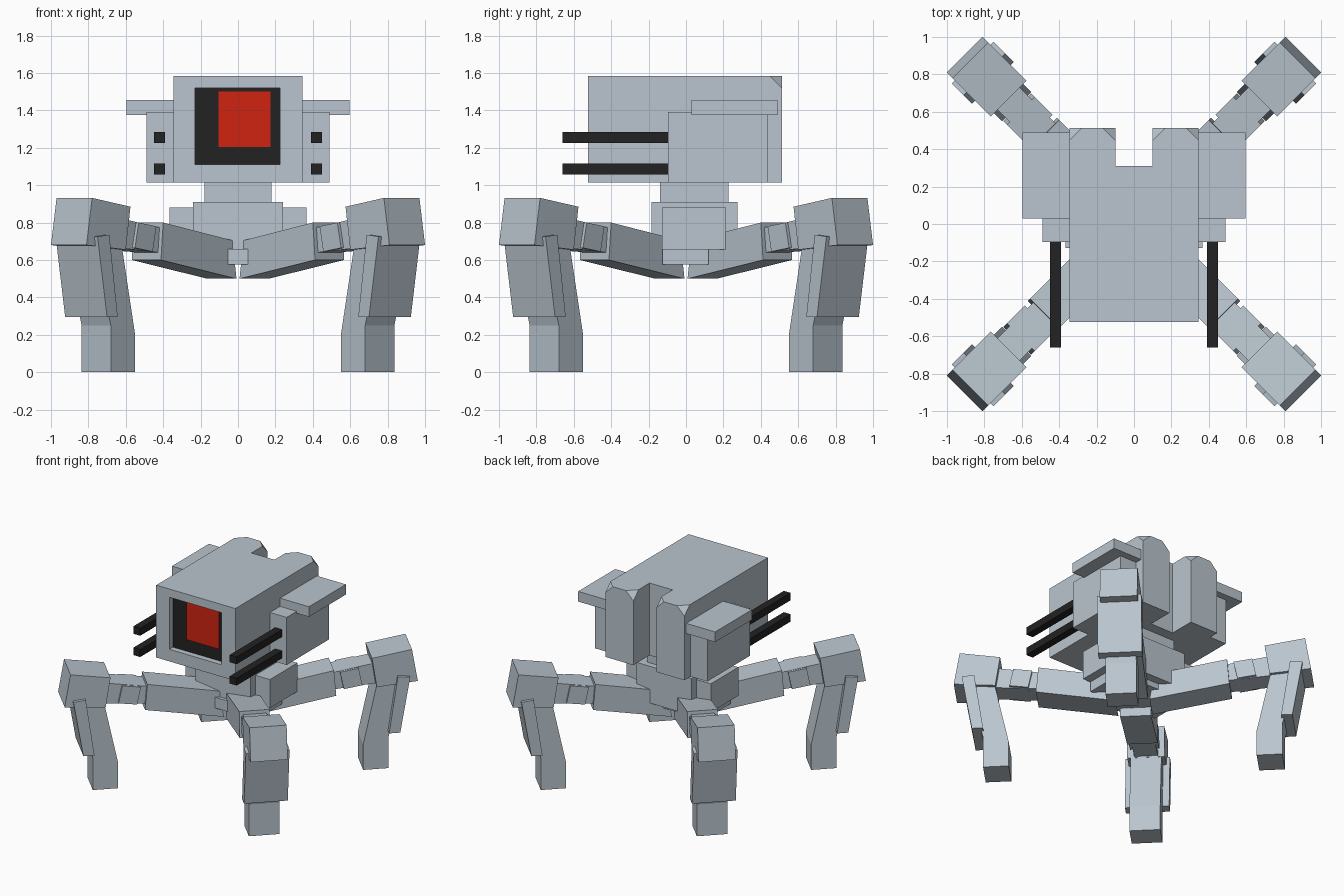
import bpy, bmesh
from mathutils import Vector

if "Cube" in bpy.data.objects:
    bpy.data.objects.remove(bpy.data.objects["Cube"])


def material(name, rgb):
    m = bpy.data.materials.new(name)
    m.diffuse_color = (*rgb, 1)
    m.use_nodes = True
    m.node_tree.nodes["Principled BSDF"].inputs["Base Color"].default_value = m.diffuse_color
    return m


GREY = material("pale_grey_armour", (0.49, 0.56, 0.62))
BLACK = material("black_metal", (0.016, 0.016, 0.016))
RED = material("red_lens", (0.63, 0.017, 0.006))


def finish(bm, name, *mats):
    bmesh.ops.recalc_face_normals(bm, faces=bm.faces)
    me = bpy.data.meshes.new(name)
    bm.to_mesh(me)
    bm.free()
    for m in mats:
        me.materials.append(m)
    ob = bpy.data.objects.new(name, me)
    bpy.context.collection.objects.link(ob)
    return ob


def prism(first, second):
    """Solid between two matching outlines."""
    bm = bmesh.new()
    a = [bm.verts.new(p) for p in first]
    b = [bm.verts.new(p) for p in second]
    bm.faces.new(a)
    bm.faces.new(b[::-1])
    n = len(a)
    for i in range(n):
        j = (i + 1) % n
        bm.faces.new((a[i], b[i], b[j], a[j]))
    bmesh.ops.recalc_face_normals(bm, faces=bm.faces)
    return bm


def box(name, x, y, z, mat=GREY):
    ring = [(x[0], y[0]), (x[1], y[0]), (x[1], y[1]), (x[0], y[1])]
    return finish(prism([(*p, z[0]) for p in ring], [(*p, z[1]) for p in ring]), name, mat)


# Head: notched block with clipped rear corners and a recessed visor
W, F, B = 0.345, -0.525, 0.512
plan = [(-W, F), (W, F), (W, B), (0.1, B), (0.1, 0.31),
        (-0.1, 0.31), (-0.1, B), (-W, B)]
bm = prism([(*p, 1.015) for p in plan], [(*p, 1.585) for p in plan])
corners = [v for v in bm.verts if v.co.y > 0.5 and v.co.z > 1.5]
bmesh.ops.bevel(bm, geom=corners, offset=0.065, segments=1, affect='VERTICES')
bm.normal_update()
front = min(bm.faces, key=lambda f: f.calc_center_median().y)
bmesh.ops.inset_region(bm, faces=[front], thickness=0.08)
for v in front.verts:
    v.co = Vector((0.225 if v.co.x > 0 else -0.23, F, 1.52 if v.co.z > 1.3 else 1.11))
visor = bmesh.ops.extrude_discrete_faces(bm, faces=[front])['faces'][0]
bmesh.ops.translate(bm, verts=visor.verts, vec=(0, 0.045, 0))
visor.material_index = 1
finish(bm, "head", GREY, BLACK)
box("lens", (-0.105, 0.175), (F + 0.037, F + 0.044), (1.205, 1.50), RED)

# Side pods, wings and twin guns
for side, s in (("left", -1), ("right", 1)):
    def span(a, b):
        return sorted((s * a, s * b))
    box(side + "_gun_pod", span(0.34, 0.49), (-0.095, 0.435), (1.015, 1.39))
    box(side + "_wing", span(0.344, 0.597), (0.03, 0.49), (1.375, 1.455))
    for label, z in (("upper", 1.255), ("lower", 1.087)):
        box(f"{side}_{label}_gun", span(0.39, 0.45), (-0.66, -0.09), (z - 0.029, z + 0.029), BLACK)

# Neck and hips
box("neck", (-0.18, 0.18), (-0.14, 0.228), (0.90, 1.02))
box("hip_body", (-0.24, 0.24), (-0.185, 0.275), (0.62, 0.91))
box("hip_side_block", (-0.367, 0.367), (-0.128, 0.215), (0.655, 0.88))
box("hip_cross_plate", (-0.3, 0.3), (-0.125, 0.12), (0.575, 0.655))
box("hip_front_plate", (-0.055, 0.055), (-0.21, 0.21), (0.575, 0.66))

# Legs: side profiles (distance along the diagonal, height) and half width
LEG = {
    "thigh": (0.078, [(0.086, 0.50), (0.49, 0.60), (0.478, 0.80), (0.108, 0.705)]),
    "knee_link": (0.06, [(0.44, 0.635), (0.74, 0.67), (0.72, 0.83), (0.44, 0.765)]),
    "link_plate": (0.074, [(0.53, 0.645), (0.625, 0.665), (0.605, 0.80), (0.51, 0.78)]),
    "knee_block": (0.095, [(0.695, 0.655), (0.905, 0.68), (0.875, 0.932), (0.67, 0.885)]),
    "shin": (0.078, [(0.628, 0), (0.758, 0), (0.758, 0.25), (0.845, 0.69),
                     (0.70, 0.68), (0.628, 0.20)]),
    "shin_guard": (0.112, [(0.755, 0.295), (0.812, 0.295), (0.863, 0.725), (0.80, 0.735)]),
}
for sx in (-1, 1):
    for sy in (-1, 1):
        place = ("front_" if sy < 0 else "back_") + ("left_" if sx < 0 else "right_")
        for part, (h, profile) in LEG.items():
            sides = [[(sx * (d + t), sy * (d - t), z) for d, z in profile] for t in (h, -h)]
            finish(prism(*sides), place + part, GREY)
